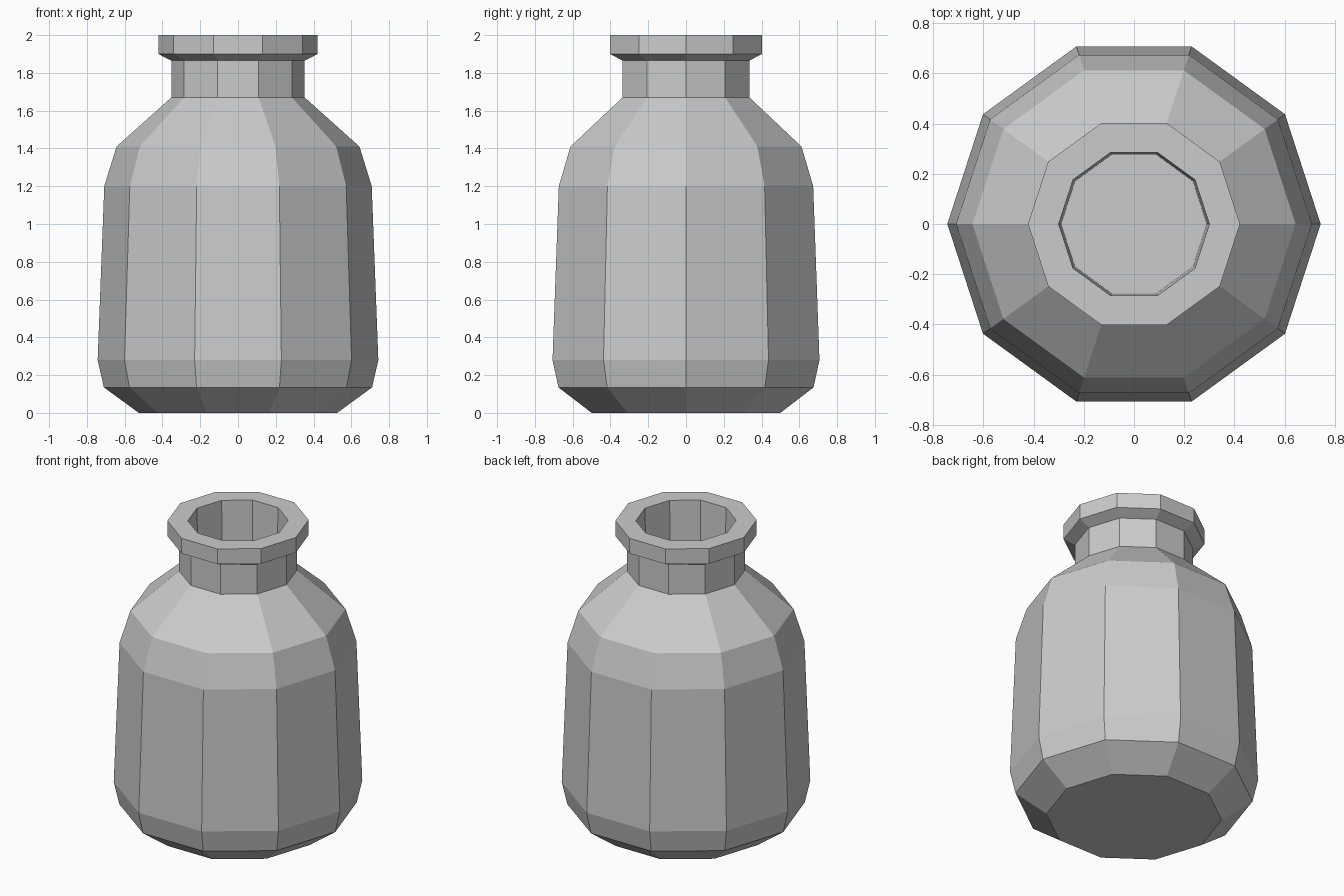
import bpy, bmesh, math

if "Cube" in bpy.data.objects:
    bpy.data.objects.remove(bpy.data.objects["Cube"])

SIDES = 10

# Outer profile from base to rim, then down the inside of the neck (radius, height)
PROFILE = [
    (0.525, 0.0), (0.71, 0.135), (0.743, 0.28), (0.708, 1.2), (0.643, 1.41),
    (0.353, 1.67), (0.353, 1.865), (0.422, 1.9), (0.422, 2.0),
    (0.30, 2.0), (0.29, 1.6),
]

grey = bpy.data.materials.new("plain_grey")
grey.diffuse_color = (0.6, 0.6, 0.6, 1.0)
grey.use_nodes = True
grey.node_tree.nodes["Principled BSDF"].inputs["Base Color"].default_value = grey.diffuse_color


def ring(bm, radius, z):
    step = 2 * math.pi / SIDES
    return [bm.verts.new((radius * math.cos(i * step), radius * math.sin(i * step), z))
            for i in range(SIDES)]


# Lathed ten-sided jar with closed base and open neck
bm = bmesh.new()
rings = [ring(bm, r, z) for r, z in PROFILE]
for low, high in zip(rings, rings[1:]):
    for i in range(SIDES):
        j = (i + 1) % SIDES
        bm.faces.new((low[i], low[j], high[j], high[i]))
bm.faces.new(list(reversed(rings[0])))   # base
bm.faces.new(rings[-1])                  # floor inside the neck
bmesh.ops.recalc_face_normals(bm, faces=bm.faces)

mesh = bpy.data.meshes.new("jar")
bm.to_mesh(mesh)
bm.free()
mesh.materials.append(grey)
jar = bpy.data.objects.new("jar", mesh)
bpy.context.collection.objects.link(jar)
